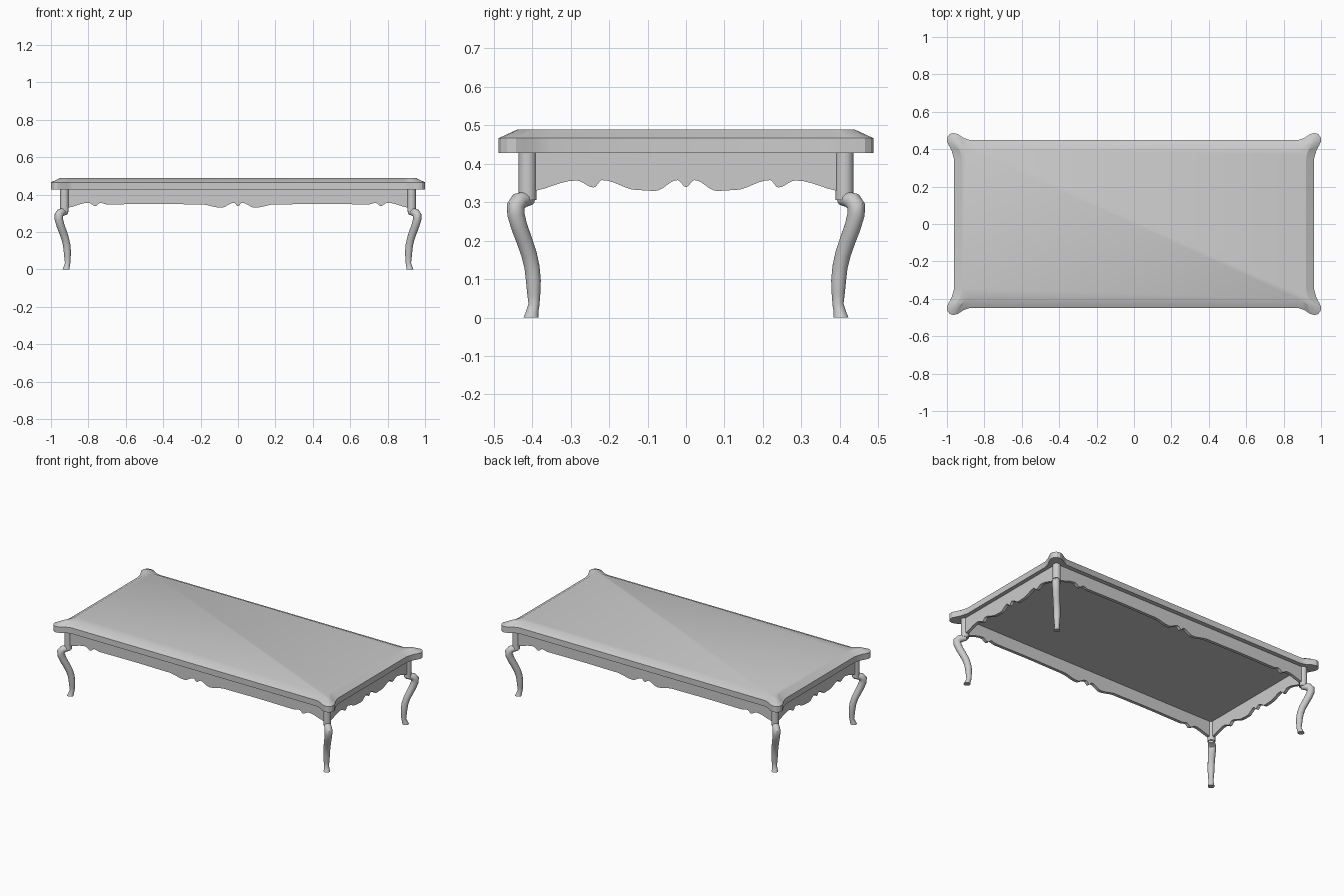
import bpy, bmesh, math
from mathutils import Vector

if "Cube" in bpy.data.objects:
    bpy.data.objects.remove(bpy.data.objects["Cube"])


def make_object(name, bm, smooth=35, mirror=None):
    bmesh.ops.recalc_face_normals(bm, faces=bm.faces)
    me = bpy.data.meshes.new(name)
    bm.to_mesh(me)
    bm.free()
    ob = bpy.data.objects.new(name, me)
    bpy.context.collection.objects.link(ob)
    bpy.ops.object.select_all(action='DESELECT')
    bpy.context.view_layer.objects.active = ob
    ob.select_set(True)
    bpy.ops.object.shade_smooth_by_angle(angle=math.radians(smooth))
    if mirror:
        m = ob.modifiers.new("Mirror", 'MIRROR')
        m.use_axis = mirror
        m.use_mirror_merge = False
    return ob


def skin(bm, rings, closed_loop=False):
    """Bridge equal-length rings of points and cap the ends."""
    vs = [[bm.verts.new(p) for p in r] for r in rings]
    n = len(vs[0])
    for a, b in zip(vs, vs[1:]):
        for i in range(n):
            j = (i + 1) % n
            bm.faces.new((a[i], a[j], b[j], b[i]))
    bm.faces.new(vs[0])
    bm.faces.new(vs[-1])


def all_corners(pts):
    """Repeat a corner outline round the four quadrants."""
    out = []
    for sx, sy in ((1, 1), (-1, 1), (-1, -1), (1, -1)):
        q = pts if sx * sy > 0 else pts[::-1]
        out += [(sx * x, sy * y) for x, y in q]
    return out


# Table top with eared corners and a sloped upper edge
outer = [(.963, .35), (.975, .392), (.99, .42), (1, .442), (.998, .465),
         (.985, .481), (.965, .487), (.94, .48), (.91, .46), (.882, .45)]
inner = [(.92, .345), (.924, .37), (.932, .395), (.944, .413), (.95, .425),
         (.948, .433), (.938, .437), (.918, .425), (.895, .407), (.87, .40)]
bm = bmesh.new()
skin(bm, [[(x, y, z) for x, y in all_corners(p)]
          for p, z in ((outer, .428), (outer, .466), (inner, .489))])
make_object("table_top", bm, 28)


# Scalloped aprons: half profile of (distance from middle, lower edge height)
def lower_edge(profile, steps=6):
    half = []
    for (a, za), (b, zb) in zip(profile, profile[1:]):
        for k in range(steps):
            t = k / steps
            half.append((a + (b - a) * t,
                         za + (zb - za) * (1 - math.cos(math.pi * t)) / 2))
    half.append(profile[-1])
    return [(-a, z) for a, z in half[:0:-1]] + half


def apron(name, profile, face, along_x):
    bm = bmesh.new()
    rings = []
    for a, z in lower_edge(profile):
        ring = [(face, z), (face, .43), (face - .02, .43), (face - .02, z)]
        rings.append([(a, d, h) if along_x else (d, a, h) for d, h in ring])
    skin(bm, rings)
    make_object(name, bm, 40, (not along_x, along_x, False))


apron("long_aprons", [(0, .339), (.022, .356), (.09, .33), (.20, .348), (.45, .35),
                      (.70, .348), (.735, .356), (.762, .339), (.80, .356), (.93, .328)],
      .422, True)
apron("short_aprons", [(0, .339), (.022, .357), (.08, .329), (.125, .331), (.218, .357),
                       (.24, .338), (.285, .356), (.41, .328)],
      .938, False)

# Corner posts above the legs
bm = bmesh.new()
skin(bm, [[(.928 + .023 * math.cos(2 * math.pi * i / 24),
            .412 + .023 * math.sin(2 * math.pi * i / 24), z) for i in range(24)]
          for z in (.306, .428)])
make_object("corner_posts", bm, 35, (True, True, False))

# Cabriole legs swept on the diagonal: (y offset, height, radius)
path = [(.404, .308, .016), (.420, .307, .020), (.434, .302, .023), (.443, .289, .0235),
        (.442, .268, .0225), (.433, .235, .0215), (.420, .200, .021), (.408, .165, .0205),
        (.400, .130, .020), (.3965, .095, .0195), (.3955, .060, .017),
        (.395, .034, .0145), (.400, .014, .0165), (.403, 0, .0195)]
diag = Vector((1, 1, 0)).normalized()
side = Vector((-1, 1, 0)).normalized()
pts = [Vector((d + .516, d, z)) for d, z, r in path]
rings = []
for i, (d, z, r) in enumerate(path):
    t = (pts[min(i + 1, len(pts) - 1)] - pts[max(i - 1, 0)]).normalized()
    if z < .02:
        t = Vector((0, 0, -1))
    normal = side.cross(t).normalized()
    rings.append([pts[i] + r * (math.cos(a) * side + math.sin(a) * normal)
                  for a in (2 * math.pi * k / 20 for k in range(20))])
bm = bmesh.new()
skin(bm, rings)
make_object("cabriole_legs", bm, 45, (True, True, False))
